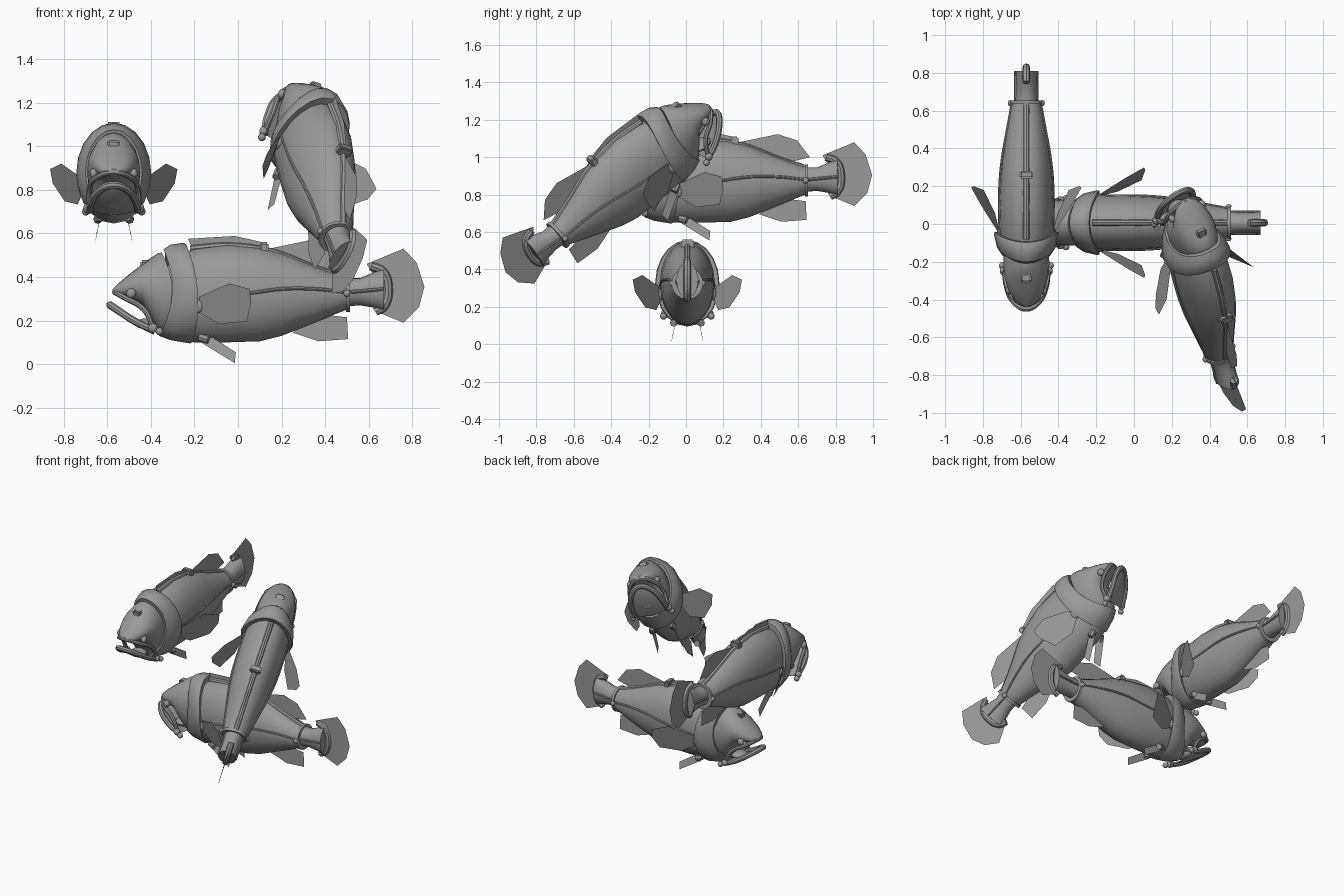
import bpy, bmesh, math
from mathutils import Matrix, Vector

if "Cube" in bpy.data.objects:
    bpy.data.objects.remove(bpy.data.objects["Cube"])

grey = bpy.data.materials.new("plain_grey")
grey.use_nodes = True
colour = (0.32, 0.32, 0.32, 1)
grey.diffuse_color = colour
grey.node_tree.nodes["Principled BSDF"].inputs["Base Color"].default_value = colour

parts = []  # (name, mesh) in the frame of one fish: nose to -x, back to +z


def keep(name, bm, solid=True):
    if solid:
        bmesh.ops.recalc_face_normals(bm, faces=bm.faces)
    mesh = bpy.data.meshes.new(name)
    bm.to_mesh(mesh)
    bm.free()
    mesh.materials.append(grey)
    if solid:
        mesh.shade_smooth()
        mesh.set_sharp_from_angle(angle=math.radians(40))
    parts.append((name, mesh))


def loft(name, stations, sides=20):
    """Skin of oval rings: (x, top, bottom, half width) and maybe lean and backward bulge."""
    bm = bmesh.new()
    rings = []
    for x, top, bottom, half, *bend in stations:
        lean, bulge = bend or (0, 0)
        mid, tall = (top + bottom) / 2, (top - bottom) / 2
        ring = []
        for i in range(sides):
            a = math.tau * i / sides
            s, c = math.sin(a), math.cos(a)
            ring.append(bm.verts.new((x + lean * s + bulge * c * c, half * c, mid + tall * s)))
        rings.append(ring)
    for r, q in zip(rings, rings[1:]):
        for i in range(sides):
            j = (i + 1) % sides
            bm.faces.new((r[i], r[j], q[j], q[i]))
    bm.faces.new(rings[0])
    bm.faces.new(rings[-1])
    keep(name, bm)


def tube(name, points, radius):
    """Round rod through the points."""
    curve = bpy.data.curves.new(name, "CURVE")
    curve.dimensions = "3D"
    curve.bevel_depth = radius
    curve.bevel_resolution = 2
    curve.resolution_u = 5
    curve.use_fill_caps = True
    spline = curve.splines.new("BEZIER")
    spline.bezier_points.add(len(points) - 1)
    for bp, p in zip(spline.bezier_points, points):
        bp.co = p
        bp.handle_left_type = bp.handle_right_type = "AUTO"
    helper = bpy.data.objects.new(name, curve)
    bm = bmesh.new()
    bm.from_mesh(helper.to_mesh())
    helper.to_mesh_clear()
    bpy.data.objects.remove(helper)
    keep(name, bm)


def ball(name, centre, size):
    bm = bmesh.new()
    bmesh.ops.create_uvsphere(bm, u_segments=14, v_segments=8, radius=1,
                              matrix=Matrix.Translation(centre) @ Matrix.Diagonal((*size, 1)))
    keep(name, bm)


def block(name, centre, size):
    bm = bmesh.new()
    bmesh.ops.create_cube(bm, size=1, matrix=Matrix.Translation(centre) @ Matrix.Diagonal((*size, 1)))
    bmesh.ops.bevel(bm, geom=bm.edges[:], offset=0.008, segments=2, affect="EDGES")
    keep(name, bm)


def sheet(name, points):
    """Thin fin membrane."""
    bm = bmesh.new()
    bm.faces.new([bm.verts.new(p) for p in points])
    keep(name, bm, solid=False)


def fin(name, outline):
    sheet(name, [(x, 0, z) for x, z in reversed(outline)])


# Trunk, tail stalk and head
loft("body", [(-.32, .48, .14, .11), (-.2, .53, .1, .143), (-.05, .55, .1, .147),
              (.1, .535, .105, .14), (.2, .51, .13, .13), (.35, .45, .19, .105),
              (.46, .41, .235, .085), (.5, .4, .25, .075)])
loft("tail_ring", [(.495, .4, .25, .07), (.495, .41, .24, .085), (.513, .41, .24, .085),
                   (.513, .4, .25, .06)])
loft("tail_stalk", [(.5, .395, .265, .06), (.56, .395, .27, .055), (.62, .42, .26, .056),
                    (.67, .44, .245, .058)])
loft("gill_collar", [(-.345, .51, .15, .112, .01, .05), (-.352, .527, .13, .13, .01, .05),
                     (-.31, .548, .11, .155, 0, .045), (-.235, .557, .095, .172, -.015, .04),
                     (-.223, .55, .1, .168, -.015, .04), (-.225, .52, .13, .13, -.01, .03)])
loft("head", [(-.575, .345, .325, .02), (-.55, .37, .31, .06), (-.5, .412, .3, .09),
              (-.44, .458, .275, .11), (-.4, .488, .21, .12), (-.37, .508, .15, .122, 0, .03),
              (-.35, .512, .14, .118, 0, .05)])
tube("back_ridge", [(-.22, 0, .528), (-.05, 0, .541), (.1, 0, .526), (.2, 0, .5),
                    (.35, 0, .44), (.49, 0, .395)], .017)

# Mouth
tube("upper_lip", [(-.39, -.115, .17), (-.43, -.112, .25), (-.52, -.08, .305), (-.565, 0, .33),
                   (-.52, .08, .305), (-.43, .112, .25), (-.39, .115, .17)], .013)
jaw = [(-.385, .112, .155), (-.47, .102, .195), (-.555, .062, .25), (-.588, 0, .272)]
mirrored = [(x, -y, z) for x, y, z in jaw[-2::-1]]
tube("lower_jaw", jaw + mirrored, .017)
bm = bmesh.new()
rows = [[bm.verts.new((x, y * t, z - .02 * (1 - t * t))) for t in (-1, -.5, 0, .5, 1)]
        for x, y, z in jaw[:3]]
for r, q in zip(rows, rows[1:]):
    for i in range(4):
        bm.faces.new((r[i], r[i + 1], q[i + 1], q[i]))
tip = bm.verts.new(jaw[3])
for i in range(4):
    bm.faces.new((rows[2][i], rows[2][i + 1], tip))
keep("jaw_floor", bm)
ball("tongue", (-.42, 0, .185), (.055, .055, .025))
block("brow_block", (-.41, 0, .452), (.075, .055, .05))

# Fins on the middle line
fin("front_back_fin", [(-.2, .51), (.12, .51), (.11, .56), (-.015, .588), (-.23, .575)])
fin("rear_back_fin", [(.12, .525), (.35, .573), (.454, .54), (.523, .45), (.4, .42), (.2, .5)])
fin("belly_fin", [(.25, .145), (.37, .23), (.5, .215), (.505, .115), (.37, .105)])
fin("tail_fin", [(.59, .46), (.76, .53), (.82, .465), (.855, .355), (.83, .26), (.76, .19),
                 (.65, .235), (.66, .345)])
tube("tail_fin_root", [(.61, 0, .45), (.665, 0, .425), (.69, 0, .345), (.67, 0, .265),
                       (.63, 0, .24)], .02)
block("back_clip", (.12, 0, .535), (.04, .07, .05))

# Paired parts
for side, s in (("left", 1), ("right", -1)):
    side_fin = [(x, y * s, z) for x, y, z in (
        (-.185, .14, .24), (-.175, .155, .31), (-.04, .24, .37), (.053, .292, .345),
        (.06, .28, .28), (.04, .225, .197), (-.085, .165, .183))]
    sheet(side + "_side_fin", side_fin[::-s])
    lower_fin = [(x, y * s, z) for x, y, z in (
        (-.17, .06, .13), (-.12, .06, .125), (-.01, .078, .055), (-.015, .086, .005),
        (-.17, .068, .1))]
    sheet(side + "_lower_fin", lower_fin[::-s])
    tube(side + "_lower_fin_peg", [(-.175, .06 * s, .125), (-.135, .075 * s, .113)], .02)
    ball(side + "_side_fin_joint", (-.18, .138 * s, .27), (.025, .018, .035))
    ball(side + "_eye", (-.49, .092 * s, .325), (.023, .018, .023))
    ball(side + "_jaw_hinge", (-.39, .122 * s, .165), (.022, .018, .022))
    ball(side + "_collar_stud", (-.36, .128 * s, .15), (.018, .018, .018))
    ball(side + "_ring_stud", (.5, .086 * s, .325), (.016, .012, .016))
    tube(side + "_side_line", [(-.2, .14 * s, .3), (.05, .141 * s, .325), (.2, .128 * s, .345),
                               (.35, .102 * s, .345), (.49, .076 * s, .33)], .008)
    tube(side + "_stalk_line", [(.51, .056 * s, .33), (.67, .056 * s, .345)], .008)

# Three fish share the same meshes
along, up = Vector((.17, -.75, -.63)).normalized(), Vector((.48, -.51, .715))
across = up.cross(along).normalized()
up = along.cross(across)
climb = Matrix((along, across, up)).transposed().to_4x4()
climb.translation = (.21, -.142, .669)
school = {
    "low": Matrix.Translation((0, .007, 0)),
    "level": Matrix.Translation((-.57, .14, .55)) @ Matrix.Rotation(math.pi / 2, 4, "Z"),
    "climbing": climb,
}
for label, frame in school.items():
    for name, mesh in parts:
        obj = bpy.data.objects.new(f"{label}_fish_{name}", mesh)
        obj.matrix_world = frame
        bpy.context.scene.collection.objects.link(obj)
